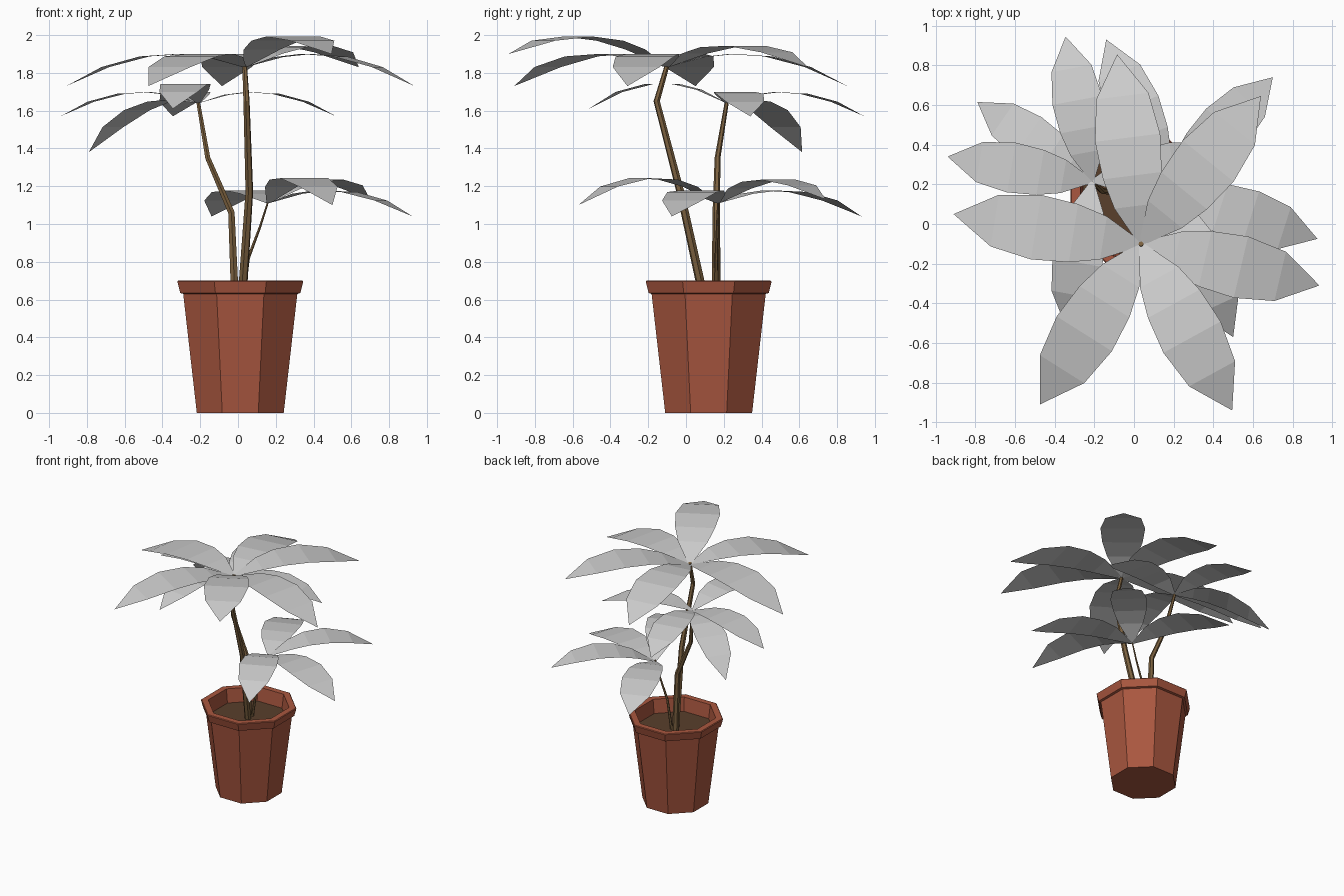
import bpy, bmesh
from math import cos, sin, pi
from mathutils import Vector

if "Cube" in bpy.data.objects:
    bpy.data.objects.remove(bpy.data.objects["Cube"])


def material(name, rgb):
    m = bpy.data.materials.new(name)
    m.diffuse_color = (*rgb, 1)
    m.use_nodes = True
    m.node_tree.nodes["Principled BSDF"].inputs["Base Color"].default_value = m.diffuse_color
    return m


def add_mesh(name, bm, mat=None):
    bmesh.ops.recalc_face_normals(bm, faces=bm.faces)
    me = bpy.data.meshes.new(name)
    bm.to_mesh(me)
    bm.free()
    ob = bpy.data.objects.new(name, me)
    bpy.context.collection.objects.link(ob)
    if mat:
        me.materials.append(mat)
    return ob


terracotta = material("terracotta", (0.40, 0.095, 0.05))
earth = material("earth", (0.10, 0.05, 0.025))
bark = material("bark", (0.20, 0.12, 0.05))

CX, CY = 0.012, 0.12


def octagon(bm, apothem, z):
    r = apothem / cos(pi / 8)
    return [bm.verts.new((CX + r * cos(pi / 8 + i * pi / 4),
                          CY + r * sin(pi / 8 + i * pi / 4), z)) for i in range(8)]


# Pot: octagonal profile with outer wall, rim and inner wall
bm = bmesh.new()
profile = [(0.23, 0), (0.302, 0.63), (0.318, 0.635), (0.333, 0.695),
           (0.328, 0.70), (0.282, 0.70), (0.268, 0.58)]
rings = [octagon(bm, a, z) for a, z in profile]
bm.faces.new(rings[0])
for a, b in zip(rings, rings[1:]):
    for i in range(8):
        j = (i + 1) % 8
        bm.faces.new((a[i], a[j], b[j], b[i]))
add_mesh("pot", bm, terracotta)

# Soil
bm = bmesh.new()
bm.faces.new(octagon(bm, 0.27, 0.59))
add_mesh("soil", bm, earth)


# Stems: tapered six-sided tubes
def stem(name, points, r0, r1):
    cu = bpy.data.curves.new(name, 'CURVE')
    cu.dimensions = '3D'
    cu.bevel_depth = 1
    cu.bevel_resolution = 1
    cu.use_fill_caps = True
    sp = cu.splines.new('POLY')
    sp.points.add(len(points) - 1)
    for i, p in enumerate(points):
        sp.points[i].co = (*p, 1)
        sp.points[i].radius = r0 + (r1 - r0) * i / (len(points) - 1)
    sp.use_smooth = False
    cu.materials.append(bark)
    ob = bpy.data.objects.new(name, cu)
    bpy.context.collection.objects.link(ob)


stem("tall_stem", [(0.02, 0.10, 0.58), (0.06, -0.03, 1.17),
                   (0.045, -0.155, 1.65), (0.035, -0.10, 1.84)], 0.025, 0.013)
stem("middle_stem", [(-0.015, 0.16, 0.58), (-0.035, 0.16, 1.06),
                     (-0.16, 0.167, 1.35), (-0.21, 0.215, 1.64)], 0.024, 0.011)
stem("short_stem", [(0.02, 0.155, 0.58), (0.055, 0.16, 0.82),
                    (0.115, 0.165, 0.98), (0.16, 0.17, 1.12)], 0.011, 0.005)


# Leaves: arched low-poly blades from a shared centre to each tip
OUTLINE = [(0.0, 0.012), (0.2, 0.115), (0.36, 0.155), (0.56, 0.172), (0.78, 0.138)]


def leaf(name, base, tip, arch):
    base, tip = Vector(base), Vector(tip)
    axis = tip - base
    length = axis.xy.length
    side = Vector((-axis.y, axis.x, 0)).normalized()
    bm = bmesh.new()
    rows = []
    for t, w in OUTLINE:
        c = base + axis * t + Vector((0, 0, 4 * arch * t * (1 - t)))
        rows.append([bm.verts.new(c + side * (w * length * s)) for s in (-1, 0, 1)])
    end = bm.verts.new(tip)
    for a, b in zip(rows, rows[1:]):
        for k in (0, 1):
            bm.faces.new((a[k], a[k + 1], b[k + 1], b[k]))
    for k in (0, 1):
        bm.faces.new((rows[-1][k], rows[-1][k + 1], end))
    ob = add_mesh(name, bm)
    # single sheets face upward
    if sum(p.normal.z for p in ob.data.polygons) < 0:
        ob.data.flip_normals()


clusters = {
    "top_leaf": ((0.035, -0.10, 1.83), [
        ((-0.91, 0.05, 1.73), 0.115), ((-0.475, -0.91, 1.73), 0.115),
        ((0.495, -0.94, 1.90), 0.125), ((0.935, -0.31, 1.73), 0.115),
        ((0.64, 0.645, 1.83), 0.115), ((-0.085, 0.855, 1.73), 0.115)]),
    "middle_leaf": ((-0.21, 0.215, 1.64), [
        ((-0.94, 0.34, 1.57), 0.09), ((-0.79, 0.615, 1.38), 0.11),
        ((-0.345, 0.945, 1.57), 0.09), ((0.52, 0.34, 1.57), 0.09),
        ((-0.345, -0.515, 1.61), 0.12)]),
    "low_leaf": ((0.16, 0.17, 1.11), [
        ((0.925, -0.075, 1.04), 0.10), ((0.50, -0.57, 1.10), 0.14),
        ((0.70, 0.74, 1.13), 0.115), ((-0.14, 0.93, 1.04), 0.10)]),
}
for name, (centre, tips) in clusters.items():
    for i, (tip, arch) in enumerate(tips):
        leaf(f"{name}_{i + 1}", centre, tip, arch)
